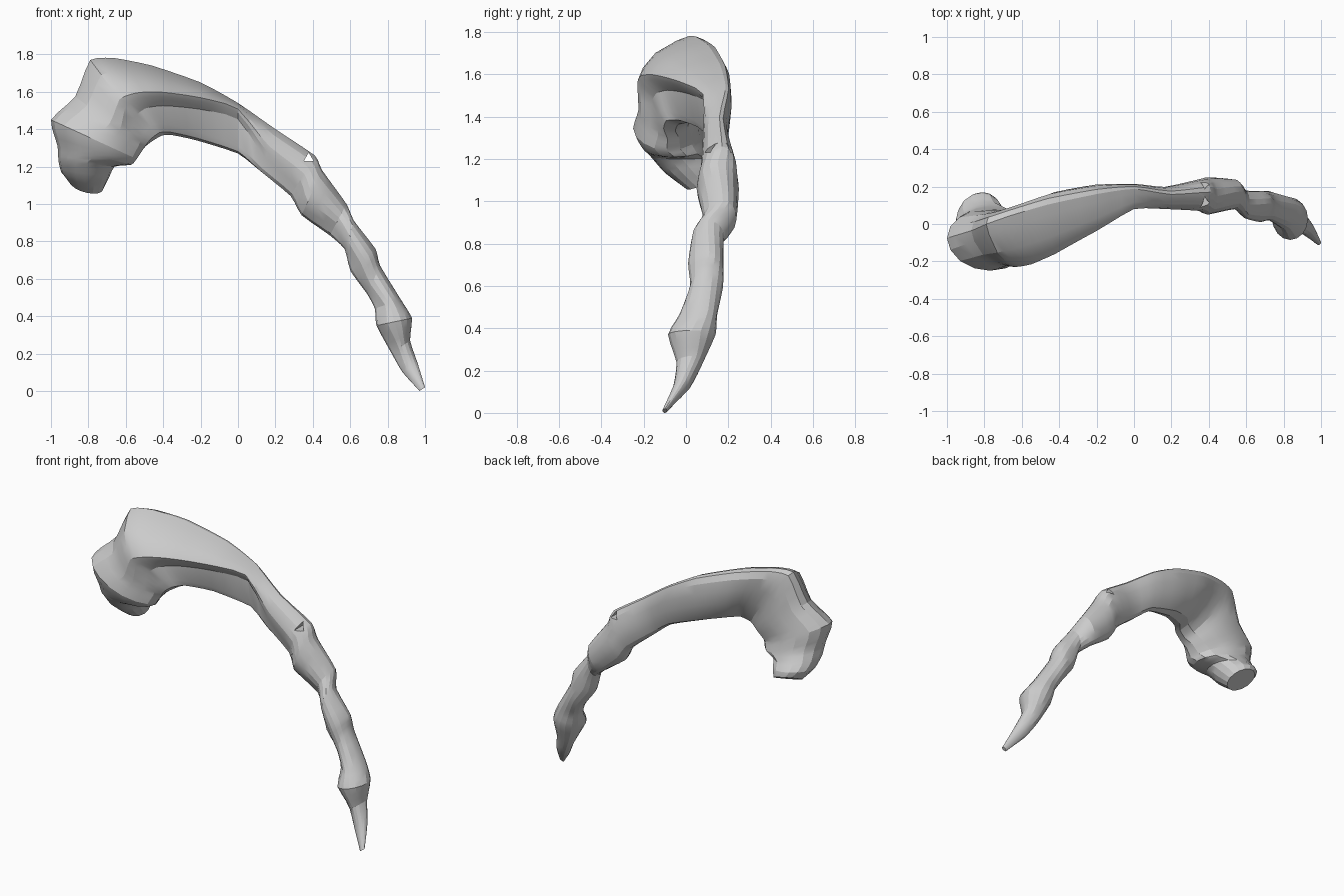
import bpy, bmesh, math
from mathutils import Vector

if "Cube" in bpy.data.objects:
    bpy.data.objects.remove(bpy.data.objects["Cube"])

# Stations: outer x,z / inner x,z / front y, back y / ridge position / blade amount
HEAD = [
    (-.90, 1.12, -.72, 1.08, .00, .17, .5, 0),
    (-.945, 1.17, -.69, 1.14, -.10, .165, .5, 0),
    (-.96, 1.23, -.66, 1.20, -.17, .13, .5, 0),
    (-.965, 1.31, -.57, 1.21, -.21, .10, .5, 0),
    (-1.0, 1.45, -.54, 1.24, -.25, .08, .5, .1),
    (-.87, 1.575, -.50, 1.29, -.225, .08, .5, .4),
    (-.79, 1.77, -.46, 1.33, -.23, .08, .47, .8),
    (-.66, 1.78, -.41, 1.365, -.215, .11, .45, 1),
    (-.46, 1.74, -.36, 1.37, -.16, .17, .38, 1),
    (-.20, 1.65, -.22, 1.34, -.04, .21, .26, 1),
    (0.0, 1.54, 0.0, 1.27, .08, .215, .12, 1),
]
# Tail stations: outer x,z / inner x,z / front y, back y
TAIL = [
    (.20, 1.40, .12, 1.17, .08, .20),
    (.41, 1.26, .28, 1.04, .07, .24),
    (.45, 1.18, .34, .94, .05, .25),
    (.58, 1.00, .49, .83, .08, .24),
    (.62, .91, .57, .76, .03, .18),
    (.735, .76, .60, .64, .01, .18),
    (.76, .67, .69, .52, .02, .175),
    (.87, .49, .73, .44, -.03, .15),
    (.93, .39, .74, .35, -.085, .14),
    (.92, .27, .82, .20, -.045, .08),
    (.96, .15, .88, .10, -.06, .02),
    (1.0, .02, .97, .0, -.112, -.09),
]


def section(ridge, blade):
    """Ring of (u along outer-inner, v front-back): oval mixed with a ridged blade."""
    shape = [(0, .6), (.1 * ridge, .25), (.4 * ridge, -.45), (.75 * ridge, -.85),
             (ridge, -1), (ridge + .07, -.9), (ridge + .2, -.55), (.85, -.4),
             (.96, -.25), (1, .1), (.95, .5), (.8, .75), (.6, .9), (.35, 1),
             (.15, .95), (.03, .8)]
    ring = []
    for i, (u, v) in enumerate(shape):
        a = math.tau * i / len(shape)
        ring.append(((1 - blade) * (.5 - .5 * math.cos(a)) + blade * u,
                     -(1 - blade) * math.sin(a) + blade * v))
    return ring


def smooth_path(rows, steps):
    """Softly interpolate the stations."""
    out = []
    for i in range(len(rows) - 1):
        p = [rows[max(0, min(len(rows) - 1, i + k))] for k in (-1, 0, 1, 2)]
        for s in range(steps):
            t = s / steps
            row = []
            for a, b, c, d in zip(*p):
                curve = .5 * (2*b + (c-a)*t + (2*a-5*b+4*c-d)*t*t + (3*b-a-3*c+d)*t**3)
                row.append(.5 * curve + .5 * (b + (c - b) * t))
            out.append(row)
    return out + [list(rows[-1])]


def loft(name, rows):
    bm = bmesh.new()
    rings = []
    for ox, oz, ix, iz, y0, y1, ridge, blade, tilt in rows:
        ring = []
        for u, v in section(ridge, blade):
            ring.append(bm.verts.new((ox + (ix - ox) * u,
                                      (y0 + y1) / 2 + (y1 - y0) / 2 * v,
                                      oz + (iz - oz) * u + tilt * v)))
        rings.append(ring)
    n = len(rings[0])
    for a, b in zip(rings, rings[1:]):
        for i in range(n):
            j = (i + 1) % n
            bm.faces.new((a[i], a[j], b[j], b[i]))
    bm.faces.new(rings[0])
    bm.faces.new(rings[-1][::-1])
    bmesh.ops.recalc_face_normals(bm, faces=bm.faces)
    mesh = bpy.data.meshes.new(name)
    bm.to_mesh(mesh)
    bm.free()
    obj = bpy.data.objects.new(name, mesh)
    bpy.context.collection.objects.link(obj)
    return obj


# Curved blade-like head, bulb and stub flowing into the knotted tail
stations = [(*h, (.04, .02)[i] if i < 2 else 0) for i, h in enumerate(HEAD)]
stations += [(*t, .3, .5 if i == 0 else (.0, .3)[i % 2], 0) for i, t in enumerate(TAIL)]
body = loft("curved_body", smooth_path(stations, 3))

# Small see-through gap near the start of the tail
bpy.ops.mesh.primitive_cone_add(vertices=3, radius1=.03, radius2=.03, depth=1,
                                location=(.378, .15, 1.245), rotation=(math.pi / 2, 0, 0))
cutter = bpy.context.object
cutter.name = "gap_cutter"
cutter.hide_render = True
cutter.hide_set(True)
gap = body.modifiers.new("gap", 'BOOLEAN')
gap.operation = 'DIFFERENCE'
gap.object = cutter
gap.solver = 'EXACT'

bpy.context.view_layer.objects.active = body
body.select_set(True)
bpy.ops.object.shade_smooth_by_angle(angle=math.radians(20))
